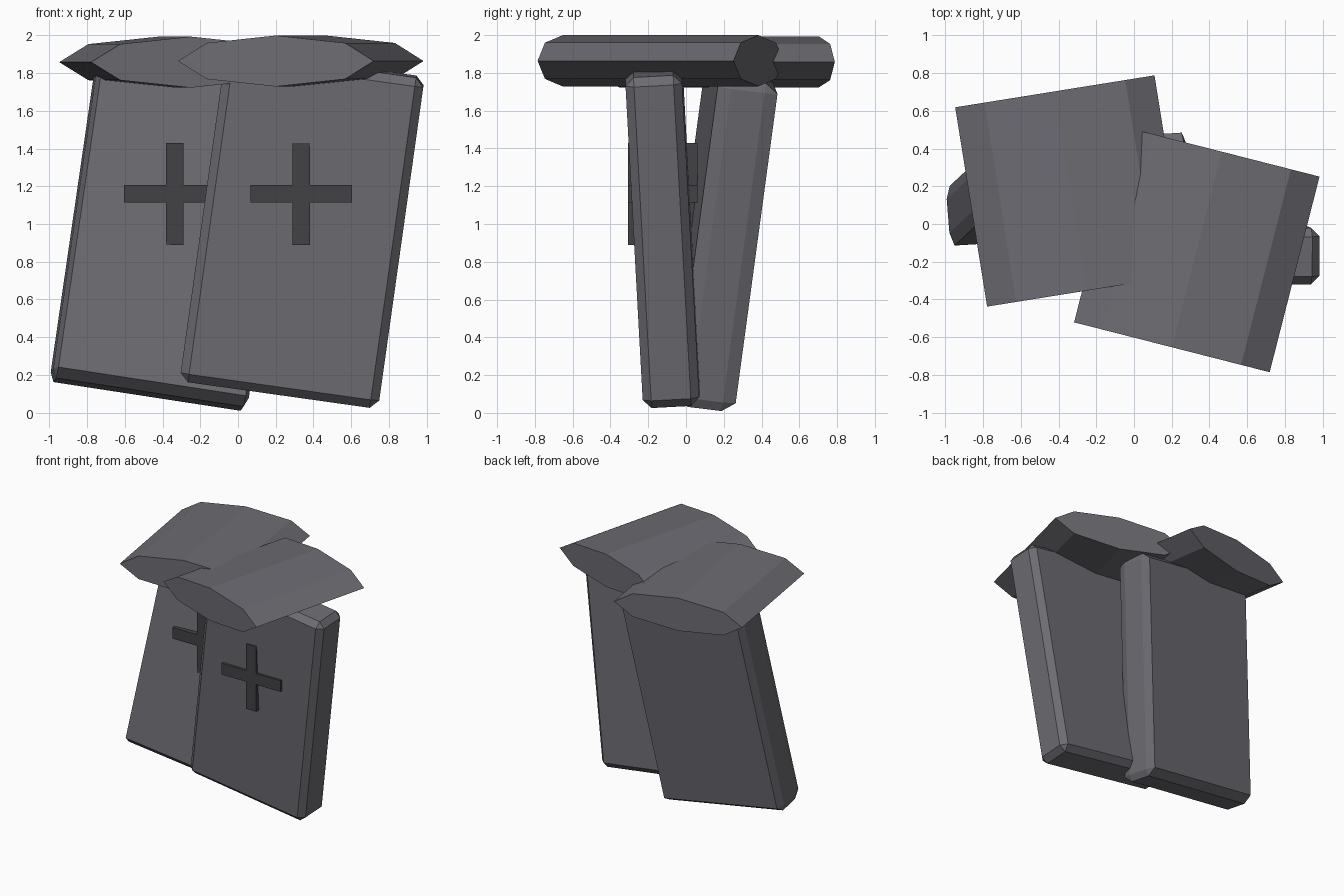
import bpy
import bmesh
from math import radians
from mathutils import Matrix, Vector, Euler

if "Cube" in bpy.data.objects:
    bpy.data.objects.remove(bpy.data.objects["Cube"], do_unlink=True)


def make_material(name, rgb):
    mat = bpy.data.materials.new(name)
    mat.use_nodes = True
    color = (*rgb, 1)
    mat.diffuse_color = color
    bsdf = next(n for n in mat.node_tree.nodes if n.type == "BSDF_PRINCIPLED")
    bsdf.inputs["Base Color"].default_value = color
    return mat


stone = make_material("grey stone", (0.15, 0.15, 0.17))
dark_stone = make_material("dark stone", (0.055, 0.055, 0.06))


def finish(bm, name, mat, center, angles=(0, 0, 0)):
    bmesh.ops.recalc_face_normals(bm, faces=bm.faces)
    mesh = bpy.data.meshes.new(name)
    bm.to_mesh(mesh)
    bm.free()
    mesh.materials.append(mat)
    obj = bpy.data.objects.new(name, mesh)
    obj.location = center
    obj.rotation_euler = Euler([radians(a) for a in angles])
    bpy.context.collection.objects.link(obj)
    return obj


def add_slab(name, size, chamfer, center, angles):
    # Chamfered block; the bevel is one unit wide before scaling by chamfer
    bm = bmesh.new()
    bmesh.ops.create_cube(bm, size=1)
    bmesh.ops.scale(bm, vec=Vector([s / c for s, c in zip(size, chamfer)]), verts=bm.verts)
    bmesh.ops.bevel(bm, geom=bm.edges[:], offset=1, segments=1,
                    affect="EDGES", profile=0.5)
    bmesh.ops.scale(bm, vec=Vector(chamfer), verts=bm.verts)
    finish(bm, name, stone, center, angles)


def add_cap(name, center, yaw):
    # Flattened octagonal prism lying along y
    bm = bmesh.new()
    bmesh.ops.create_cone(bm, cap_ends=True, segments=8, radius1=0.535,
                          radius2=0.535, depth=1.07)
    bmesh.ops.rotate(bm, verts=bm.verts, matrix=Matrix.Rotation(radians(90), 3, "X"))
    bmesh.ops.scale(bm, vec=Vector((1, 1, 0.253)), verts=bm.verts)
    finish(bm, name, stone, center, (0, 0, yaw))


def add_cross(name, x, front, back):
    # Upright plus sign outlined by rotating one arm four times
    arm, half = 0.27, 0.046
    bm = bmesh.new()
    corners = []
    for i in range(4):
        turn = Matrix.Rotation(radians(90 * i), 3, "Y")
        for p in ((arm, 0, half), (arm, 0, -half), (half, 0, -half)):
            corners.append(bm.verts.new(turn @ Vector(p)))
    face = bm.faces.new(corners)
    moved = bmesh.ops.extrude_face_region(bm, geom=[face])["geom"]
    verts = [g for g in moved if isinstance(g, bmesh.types.BMVert)]
    bmesh.ops.translate(bm, vec=(0, back - front, 0), verts=verts)
    finish(bm, name, dark_stone, (x, front, 1.16))


# Leaning slabs
add_slab("rear_slab", (1.05, 0.32, 1.77), (0.022, 0.07, 0.05),
         (-0.349, 0.185, 0.965), (-7.1, 8.7, 3.5))
add_slab("front_slab", (1.063, 0.30, 1.77), (0.045, 0.045, 0.045),
         (0.34, -0.125, 0.974), (3.1, 8, 0))

# Caps resting over the slabs
add_cap("rear_cap", (-0.335, 0.175, 1.858), 9.1)
add_cap("front_cap", (0.333, -0.135, 1.864), -14.3)

# Crosses set on the slab fronts
add_cross("rear_cross", -0.335, 0.005, 0.06)
add_cross("front_cross", 0.335, -0.307, -0.25)
